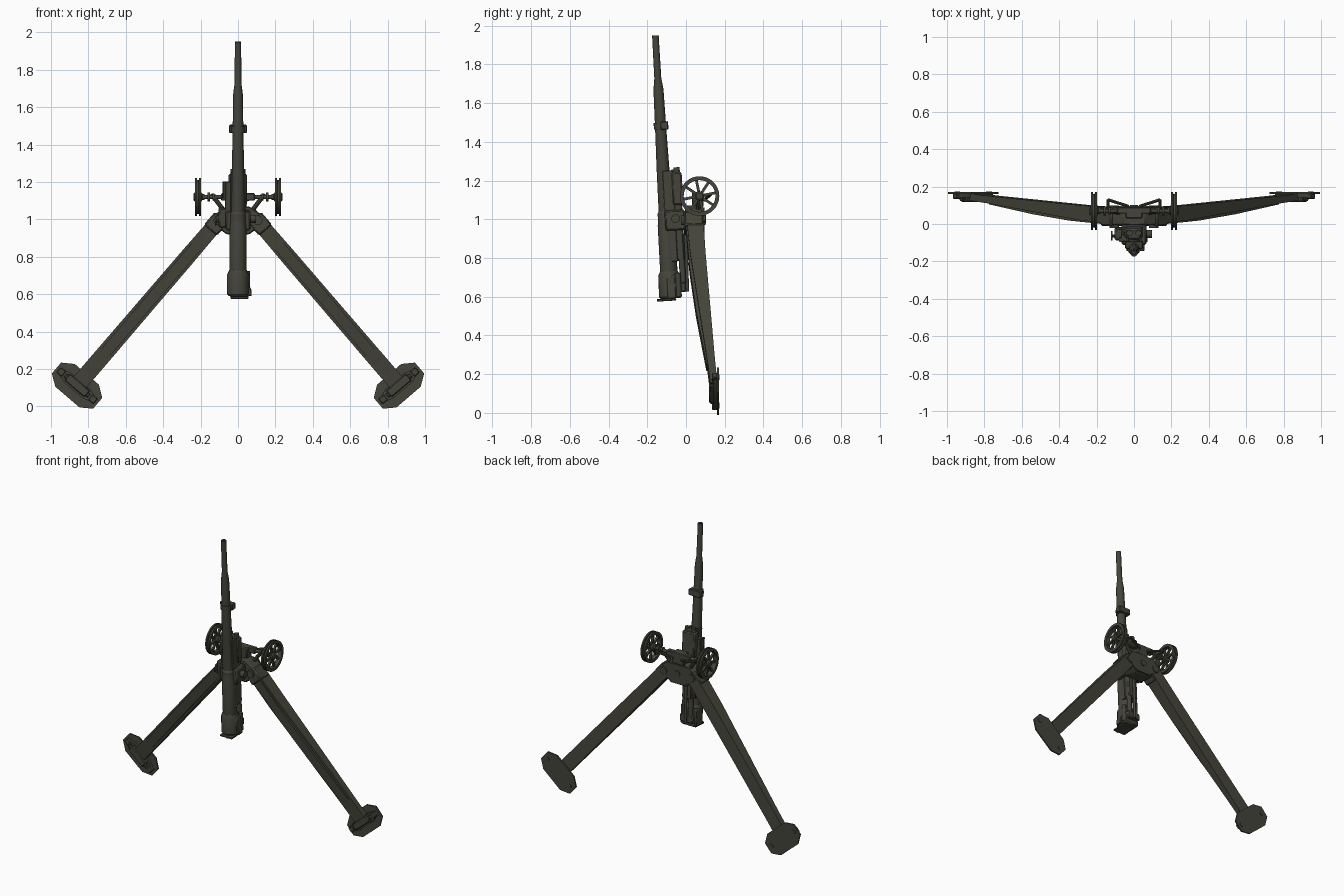
import bpy, bmesh, math
from mathutils import Matrix, Vector

olive = bpy.data.materials.new("dark olive paint")
olive.diffuse_color = (0.058, 0.058, 0.043, 1)
I = Matrix.Identity(4)
# Gun frame: local z runs along the bore, origin at height 1.0
GUN = Matrix.Translation((0, -0.104, 1.0)) @ Matrix.Rotation(0.057, 4, 'X')


def finish(name, bm, M=I, bevel=0):
    bmesh.ops.recalc_face_normals(bm, faces=bm.faces)
    me = bpy.data.meshes.new(name)
    bm.to_mesh(me)
    bm.free()
    me.transform(M)
    me.materials.append(olive)
    ob = bpy.data.objects.new(name, me)
    bpy.context.collection.objects.link(ob)
    if bevel:
        b = ob.modifiers.new("bevel", 'BEVEL')
        b.width, b.segments = bevel, 1
    return ob


def loft(name, rings, M=I, closed=False, bevel=0):
    bm = bmesh.new()
    vs = [[bm.verts.new(p) for p in r] for r in rings]
    n = len(vs[0])
    pairs = list(zip(vs, vs[1:])) + ([(vs[-1], vs[0])] if closed else [])
    for a, b in pairs:
        for i in range(n):
            j = (i + 1) % n
            bm.faces.new((a[i], a[j], b[j], b[i]))
    if not closed:
        bm.faces.new(vs[0])
        bm.faces.new(vs[-1])
    return finish(name, bm, M, bevel)


def lathe(name, profile, M=I, n=20, closed=False):
    """profile of (radius, height) spun around z"""
    ang = [2 * math.pi * i / n for i in range(n)]
    return loft(name, [[(r * math.cos(a), r * math.sin(a), z) for a in ang] for r, z in profile], M, closed)


def tube(name, a, b, r, M=I, n=14):
    a, b = Vector(a), Vector(b)
    T = Matrix.Translation(a) @ (b - a).to_track_quat('Z', 'Y').to_matrix().to_4x4()
    return lathe(name, [(r, 0), (r, (b - a).length)], M @ T, n)


def box(name, lo, hi, M=I, bevel=0):
    (x0, y0, z0), (x1, y1, z1) = lo, hi
    return loft(name, [[(x0, y0, z), (x1, y0, z), (x1, y1, z), (x0, y1, z)] for z in (z0, z1)], M, bevel=bevel)


def prism(name, pts, y0, y1, M=I, bevel=0):
    return loft(name, [[(x, y, z) for x, z in pts] for y in (y0, y1)], M, bevel=bevel)


# Barrel with hollow muzzle and stepped jacket
lathe("barrel", [(0.009, 0.85), (0.009, 0.951), (0.017, 0.951), (0.018, 0.73), (0.026, 0.67),
                 (0.029, 0.46), (0.033, 0.26), (0.035, 0.04), (0.041, 0.03), (0.041, -0.02),
                 (0.044, -0.03), (0.045, -0.29)], GUN, 24)
lathe("barrel_clamp", [(0.035, 0.465), (0.035, 0.5)], GUN, 20)
box("clamp_bracket", (-0.047, 0.0, 0.462), (0.047, 0.04, 0.505), GUN, 0.004)

# Breech
lathe("breech_ring", [(0.046, -0.27), (0.056, -0.29), (0.058, -0.4), (0.05, -0.41)], GUN, 20)
box("breech_block", (-0.058, -0.02, -0.41), (0.058, 0.06, -0.29), GUN, 0.008)
prism("breech_lever", [(0.04, -0.28), (0.06, -0.3), (0.058, -0.35), (0.072, -0.38), (0.072, -0.41),
                       (0.045, -0.41)], -0.015, 0.03, GUN, 0.003)
tube("breech_hinge", (0.05, 0.045, -0.4), (0.05, 0.045, -0.28), 0.014, GUN)
box("breech_face", (-0.04, -0.065, -0.422), (0.055, 0.03, -0.41), GUN, 0.003)
tube("firing_handle", (0.02, -0.07, -0.415), (0.02, 0.0, -0.415), 0.006, GUN, 8)

# Recoil gear and cradle behind the barrel
box("recoil_housing", (-0.038, 0.036, -0.22), (0.038, 0.088, 0.255), GUN, 0.008)
box("recoil_front_cap", (-0.05, 0.04, 0.07), (0.047, 0.095, 0.24), GUN, 0.008)
for s, side in ((-1, "left"), (1, "right")):
    box(side + "_cradle_rail", (s * 0.034 - 0.007, -0.005, -0.22), (s * 0.034 + 0.007, 0.05, 0.25), GUN, 0.003)
    tube(side + "_recoil_rod", (s * 0.024, 0.07, -0.34), (s * 0.024, 0.07, 0.265), 0.016, GUN)
box("recoil_yoke", (-0.05, 0.03, -0.38), (0.05, 0.085, -0.33), GUN, 0.006)
tube("elevation_rod", (0.0, 0.09, -0.38), (0.0, 0.1, 0.0), 0.009, GUN)
box("cradle_saddle", (-0.066, -0.005, -0.06), (0.066, 0.1, 0.045), GUN, 0.008)
tube("trunnion", (-0.095, 0.05, 0.0), (0.095, 0.05, 0.0), 0.022, GUN)

# Sight and elevation gear on the left side
box("sight_bracket", (-0.07, 0.02, 0.03), (-0.035, 0.06, 0.2), GUN, 0.004)
tube("sight_tube", (-0.07, 0.03, 0.11), (-0.07, 0.03, 0.2), 0.012, GUN, 10)
box("elevation_gearbox", (-0.105, 0.02, -0.045), (-0.06, 0.085, 0.06), GUN, 0.008)
tube("elevation_shaft", (-0.12, 0.04, -0.01), (-0.06, 0.04, -0.01), 0.008, GUN, 8)
tube("elevation_handwheel", (-0.122, 0.04, -0.01), (-0.114, 0.04, -0.01), 0.025, GUN, 16)

# Lower carriage
prism("carriage_body", [(-0.06, 1.07), (0.06, 1.07), (0.12, 1.03), (0.13, 0.97), (0.06, 0.92),
                        (-0.06, 0.92), (-0.13, 0.97), (-0.12, 1.03)], -0.005, 0.085, I, 0.006)
prism("carriage_back_plate", [(-0.09, 1.06), (0.09, 1.06), (0.14, 0.99), (0.05, 0.93), (-0.05, 0.93),
                              (-0.14, 0.99)], 0.085, 0.095)
tube("pivot_boss", (0, 0.08, 1.0), (0, 0.102, 1.0), 0.022)
box("axle_mount", (-0.045, 0.03, 1.06), (0.045, 0.09, 1.14), I, 0.006)
tube("axle", (-0.235, 0.07, 1.12), (0.235, 0.07, 1.12), 0.011)
box("axle_beam", (-0.09, 0.055, 1.1), (0.09, 0.09, 1.14), I, 0.005)

OCT = [(0.145, 0.038), (0.085, 0.08), (-0.085, 0.08), (-0.145, 0.038),
       (-0.145, -0.038), (-0.085, -0.08), (0.085, -0.08), (0.145, -0.038)]

for s, side in ((-1, "left"), (1, "right")):
    # Wheel: double-flanged rim, hub and eight spokes
    W = Matrix.Translation((s * 0.214, 0.07, 1.12)) @ Matrix.Rotation(math.pi / 2, 4, 'Y')
    lathe(side + "_wheel_rim", [(0.082, -0.016), (0.102, -0.016), (0.102, -0.005), (0.09, -0.004),
                                (0.09, 0.004), (0.102, 0.005), (0.102, 0.016), (0.082, 0.016)], W, 32, True)
    lathe(side + "_wheel_hub", [(0.016, -0.024), (0.024, -0.018), (0.024, 0.018), (0.016, 0.024)], W, 16)
    for k in range(8):
        R = W @ Matrix.Rotation(k * math.pi / 4 + 0.2, 4, 'Z')
        box(f"{side}_wheel_spoke_{k + 1}", (0.015, -0.007, -0.007), (0.086, 0.007, 0.007), R)
    # Axle collars and stays
    for x, r in ((0.125, 0.02), (0.15, 0.024), (0.18, 0.017)):
        tube(f"{side}_axle_collar_{int(x * 1000)}", (s * x, 0.07, 1.12), (s * (x + 0.012), 0.07, 1.12), r)
    tube(side + "_axle_stay", (s * 0.14, 0.13, 1.13), (s * 0.03, 0.095, 1.1), 0.008, I, 8)
    tube(side + "_axle_arm", (s * 0.14, 0.07, 1.12), (s * 0.14, 0.13, 1.13), 0.008, I, 8)
    tube(side + "_axle_strut", (s * 0.13, 0.07, 1.12), (s * 0.07, 0.06, 1.04), 0.012, I, 8)

    # Trail frame: local x across, y depth, z from the pivot down to the spade
    d, u = Vector((s * 0.651, 0, -0.759)), Vector((s * 0.759, 0, 0.651))
    T = Matrix.Translation((s * 0.128, 0, 0.965)) @ Matrix(
        ((u.x, 0, d.x, 0), (0, 1, 0, 0), (u.z, 0, d.z, 0), (0, 0, 0, 1)))
    beam = [(-0.055, 0.0, 0.088, 0.04), (0.2, 0.02, 0.1, 0.043), (0.95, 0.11, 0.15, 0.045), (1.1, 0.125, 0.162, 0.045)]
    loft(side + "_trail", [[(-w, a, t), (w, a, t), (w, b, t), (-w, b, t)] for t, a, b, w in beam], T)
    ridge = [(0.03, 0.0, 0.03), (0.3, 0.018, 0.03), (0.6, 0.052, 0.03), (0.96, 0.105, 0.03)]
    loft(side + "_trail_ridge", [[(-w, a, t), (w, a, t), (w, a + 0.03, t), (-w, a + 0.03, t)]
                                 for t, a, w in ridge], T)
    tube(side + "_trail_pivot", (s * 0.105, -0.022, 0.995), (s * 0.105, 0.1, 0.995), 0.026)
    box(side + "_trail_knuckle", (-0.046, -0.01, -0.06), (0.046, 0.09, 0.03), T, 0.008)

    # Spade plate with brackets and pads
    S = T @ Matrix.Translation((0, 0, 1.125))
    prism(side + "_spade_plate", OCT, 0.16, 0.17, S)
    prism(side + "_spade_rib", [(x * 0.8, z * 0.4) for x, z in OCT], 0.142, 0.162, S)
    box(side + "_spade_clevis", (-0.07, 0.118, -0.025), (0.07, 0.162, 0.022), S, 0.005)
    tube(side + "_spade_pin", (-0.085, 0.135, 0), (0.085, 0.135, 0), 0.013, S, 10)
    for k in (-1, 1):
        box(f"{side}_spade_pad_{k + 2}", (k * 0.112 - 0.018, 0.135, -0.018),
            (k * 0.112 + 0.018, 0.162, 0.018), S, 0.004)
        tube(f"{side}_spade_bolt_{k + 2}", (k * 0.112, 0.165, 0), (k * 0.112, 0.174, 0), 0.015, S, 10)

# Crisp edges with smooth round parts
bpy.ops.object.select_all(action='SELECT')
bpy.context.view_layer.objects.active = bpy.data.objects["barrel"]
bpy.ops.object.shade_smooth_by_angle(angle=math.radians(30))
